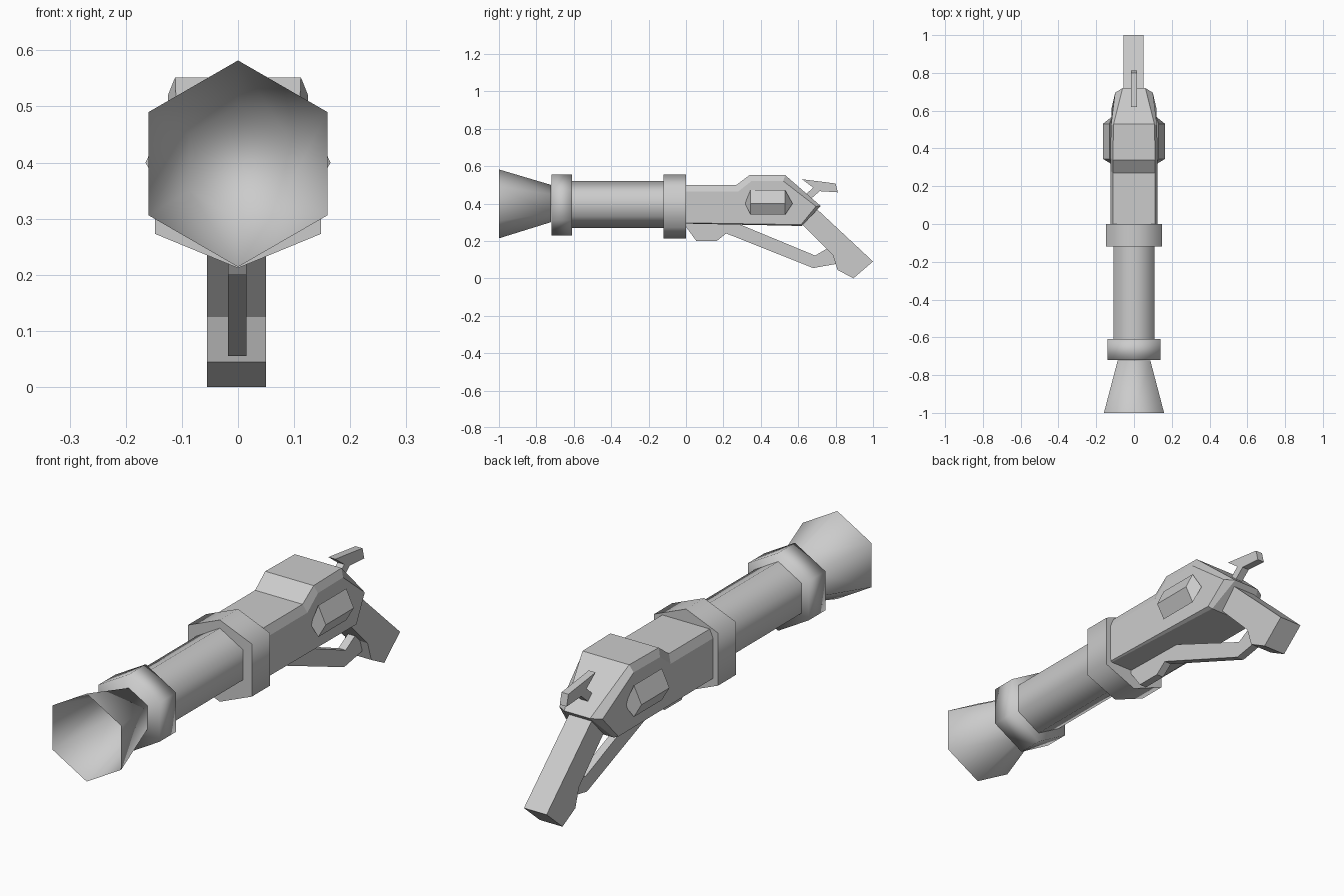
import bpy, bmesh, math

cube = bpy.data.objects.get("Cube")
if cube:
    bpy.data.objects.remove(cube, do_unlink=True)

GREY = (0.6, 0.6, 0.6, 1)
metal = bpy.data.materials.new("plain_grey")
metal.use_nodes = True
metal.diffuse_color = GREY
metal.node_tree.nodes["Principled BSDF"].inputs["Base Color"].default_value = GREY


def loft(name, rings, caps=(True, True), smooth=None, fix=True):
    """Join rings of points with quads and cap the ends."""
    bm = bmesh.new()
    loops = [[bm.verts.new(p) for p in ring] for ring in rings]
    n = len(loops[0])
    for a, b in zip(loops, loops[1:]):
        for i in range(n):
            j = (i + 1) % n
            bm.faces.new((a[i], a[j], b[j], b[i]))
    for use, loop in zip(caps, (loops[0], loops[-1])):
        if use:
            bm.faces.new(loop)
    bmesh.ops.recalc_face_normals(bm, faces=bm.faces)
    mesh = bpy.data.meshes.new(name)
    bm.to_mesh(mesh)
    bm.free()
    mesh.materials.append(metal)
    obj = bpy.data.objects.new(name, mesh)
    bpy.context.collection.objects.link(obj)
    if smooth:
        bpy.ops.object.select_all(action='DESELECT')
        obj.select_set(True)
        bpy.context.view_layer.objects.active = obj
        bpy.ops.object.shade_smooth_by_angle(angle=math.radians(smooth))
    return obj


def hexagon(y, r, zc, side_z=None):
    """Six points with corners at top and bottom; side_z sets the side corner height."""
    h = r / 2 if side_z is None else side_z
    w = r * math.cos(math.radians(30))
    return [(0, y, zc + r), (w, y, zc + h), (w, y, zc - h),
            (0, y, zc - r), (-w, y, zc - h), (-w, y, zc + h)]


def plate(name, outline, x0, x1):
    """Side outline of (y, z) points extruded across x."""
    return loft(name, [[(x, y, z) for y, z in outline] for x in (x0, x1)])


# Barrel group: hollow flared muzzle, rings and tube
loft("muzzle", [hexagon(-1.0, 0.184, 0.398), hexagon(-0.723, 0.1, 0.4)],
     caps=(False, True), smooth=100)
loft("front_ring", [hexagon(-0.72, 0.163, 0.393), hexagon(-0.61, 0.163, 0.393)], smooth=100)
loft("barrel", [hexagon(-0.65, 0.125, 0.395), hexagon(-0.06, 0.125, 0.395)], smooth=65)
loft("rear_ring", [hexagon(-0.12, 0.171, 0.383, 0.11), hexagon(0, 0.171, 0.383, 0.11)], smooth=75)

# Receiver: wide side outline with chamfered crown, rows are (x, y, z)
side = [(0.125, -0.02, 0.465), (0.125, 0.28, 0.465), (0.125, 0.35, 0.52), (0.122, 0.52, 0.52),
        (0.10, 0.695, 0.385), (0.118, 0.615, 0.287), (0.125, -0.02, 0.297)]
crown = [(0.11, -0.02, 0.50), (0.11, 0.27, 0.50), (0.112, 0.34, 0.552), (0.108, 0.53, 0.552),
         (0.06, 0.72, 0.387), (0.10, 0.62, 0.28), (0.12, -0.02, 0.293)]
flip = lambda pts: [(-x, y, z) for x, y, z in pts]
loft("receiver", [side, crown, flip(crown), flip(side)])

# Side bosses: diamond section with slanted ends
for s, label in ((1, "left"), (-1, "right")):
    loft(label + "_boss", [[(s * 0.165, y, 0.40), (s * 0.13, y, 0.472),
                            (s * 0.115, tip, 0.40), (s * 0.13, y, 0.34)]
                           for y, tip in ((0.345, 0.315), (0.53, 0.57))])

# Grip, lever and hammer
plate("grip", [(0.62, 0.29), (0.785, 0.125), (0.81, 0.045), (0.895, 0.0), (1.0, 0.09),
               (0.70, 0.37), (0.66, 0.36)], -0.055, 0.05)
plate("lever", [(0.0, 0.30), (0.0, 0.275), (0.055, 0.2), (0.165, 0.2), (0.215, 0.24),
                (0.68, 0.055), (0.82, 0.08), (0.80, 0.13), (0.765, 0.165), (0.69, 0.122),
                (0.26, 0.30)], -0.018, 0.015)
plate("hammer", [(0.62, 0.53), (0.80, 0.507), (0.812, 0.46), (0.715, 0.466), (0.65, 0.41),
                 (0.62, 0.43), (0.68, 0.485)], -0.016, 0.016)
